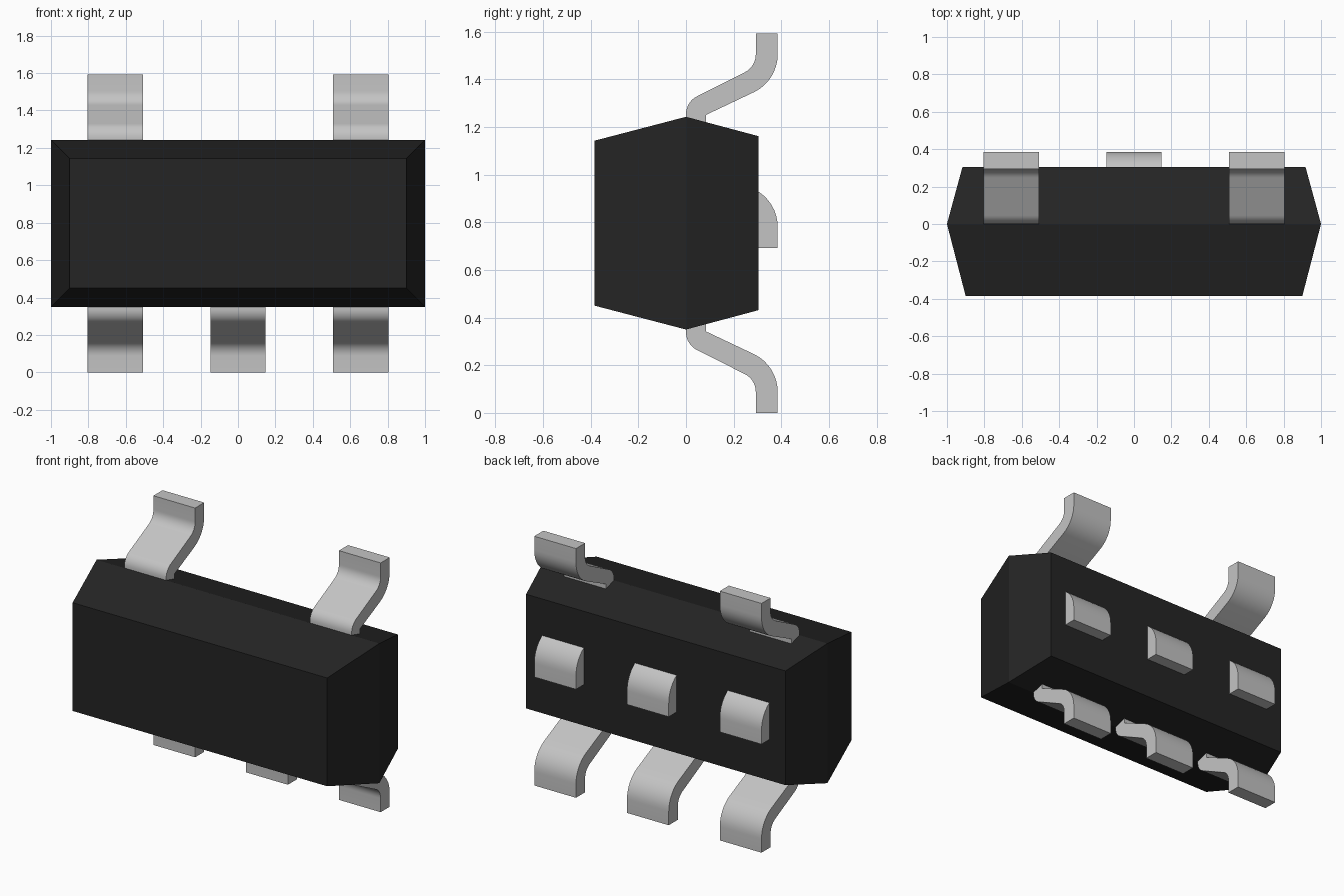
import bpy
import bmesh
import math

cube = bpy.data.objects.get("Cube")
if cube:
    bpy.data.objects.remove(cube, do_unlink=True)


def make_material(name, color, roughness, metallic=0.0):
    mat = bpy.data.materials.new(name)
    mat.use_nodes = True
    mat.diffuse_color = (*color, 1)
    bsdf = mat.node_tree.nodes["Principled BSDF"]
    bsdf.inputs["Base Color"].default_value = (*color, 1)
    bsdf.inputs["Roughness"].default_value = roughness
    return mat


BLACK = make_material("black plastic", (0.018, 0.018, 0.018), 0.6)
SILVER = make_material("silver metal", (0.55, 0.55, 0.55), 0.4)
MID_Z = 0.7965  # height of the body's centre line


def loft(name, rings, mat):
    """Closed solid through rings of equal point count."""
    bm = bmesh.new()
    loops = [[bm.verts.new(p) for p in ring] for ring in rings]
    for a, b in zip(loops, loops[1:]):
        for i in range(len(a)):
            j = (i + 1) % len(a)
            bm.faces.new((a[i], a[j], b[j], b[i]))
    bm.faces.new(loops[0])
    bm.faces.new(loops[-1])
    bmesh.ops.recalc_face_normals(bm, faces=bm.faces[:])
    mesh = bpy.data.meshes.new(name)
    bm.to_mesh(mesh)
    bm.free()
    mesh.materials.append(mat)
    obj = bpy.data.objects.new(name, mesh)
    bpy.context.collection.objects.link(obj)
    return obj


# Body: widest at y = 0, tapering to the front and back faces
def body_ring(y, half_x, half_z):
    return [(sx * half_x, y, MID_Z + sz * half_z)
            for sx, sz in ((-1, -1), (1, -1), (1, 1), (-1, 1))]


loft("body", [body_ring(-0.385, 0.9, 0.346),
              body_ring(0, 1.0, 0.4465),
              body_ring(0.305, 0.917, 0.365)], BLACK)


# Gull-wing lead profile in (y, z), foot at z = 0
def arc(cy, cz, r, start, end, steps=8):
    return [(cy + r * math.cos(math.radians(start + (end - start) * i / steps)),
             cz + r * math.sin(math.radians(start + (end - start) * i / steps)))
            for i in range(steps + 1)]


SLOPE = 63.3  # angle each bend turns through
profile = ([(0.385, 0)]
           + arc(0.209, 0.088, 0.176, 0, SLOPE)               # outer foot bend
           + [(0.084, 0.342), (0.084, 0.44), (0, 0.44)]       # root in the body
           + arc(0.084, 0.339, 0.084, 180, 180 + SLOPE)       # shoulder bend
           + arc(0.209, 0.088, 0.084, SLOPE, 0)               # inner foot bend
           + [(0.293, 0)])


def lead(name, x, base=0.0, direction=1):
    rings = [[(x + dx, y, base + direction * z) for y, z in profile]
             for dx in (-0.1475, 0.1475)]
    obj = loft(name, rings, SILVER)
    bpy.ops.object.select_all(action='DESELECT')
    obj.select_set(True)
    bpy.context.view_layer.objects.active = obj
    bpy.ops.object.shade_smooth_by_angle(angle=math.radians(25))


# Lower leads, and matching leads that break through the back face
for side, x in (("right", -0.656), ("middle", 0.0), ("left", 0.656)):
    lead("lower_lead_" + side, x)
    lead("back_lead_" + side, x, base=0.693)
    # Upper leads on the outer positions only
    if side != "middle":
        lead("upper_lead_" + side, x, base=2 * MID_Z, direction=-1)
